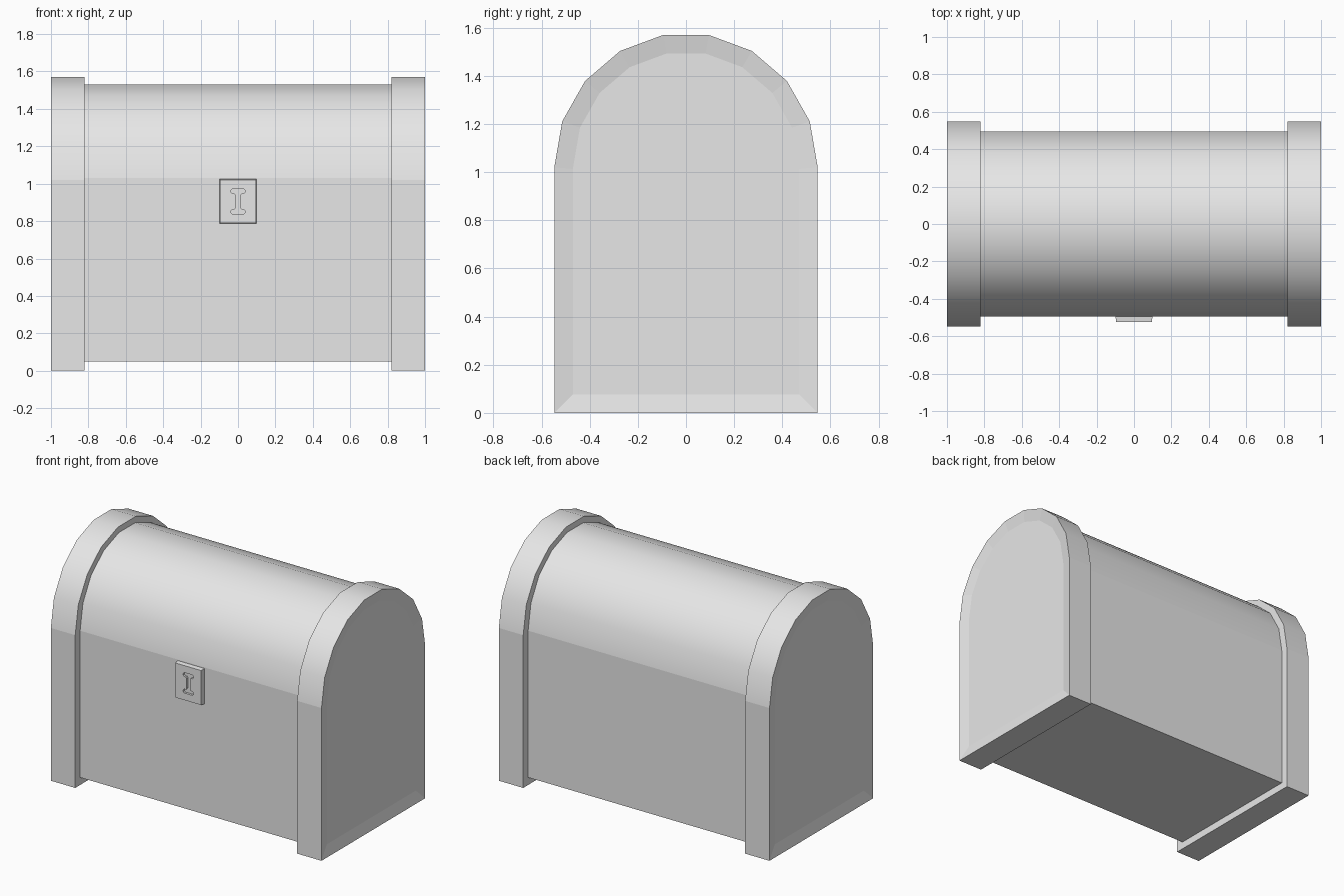
import bpy, bmesh
from math import sin, cos, pi
from mathutils import Matrix, Vector

cube = bpy.data.objects.get("Cube")
if cube:
    bpy.data.objects.remove(cube, do_unlink=True)

COLOUR = (0.8, 0.8, 0.8, 1)
grey = bpy.data.materials.new("light grey")
grey.use_nodes = True
grey.diffuse_color = COLOUR
grey.node_tree.nodes["Principled BSDF"].inputs["Base Color"].default_value = COLOUR


def arch(half, bottom, spring, rise, segments=9):
    """Outline in (y, z): straight sides topped by a faceted half round."""
    curve = [(half * cos(pi * i / segments), spring + rise * sin(pi * i / segments))
             for i in range(segments + 1)]
    return [(half, bottom)] + curve + [(-half, bottom)]


def prism(bm, start, offset):
    """Extrude a closed outline of 3D points by offset; return the end face."""
    base = bm.faces.new([bm.verts.new(p) for p in start])
    out = bmesh.ops.extrude_face_region(bm, geom=[base], use_keep_orig=True)
    end = next(g for g in out["geom"] if isinstance(g, bmesh.types.BMFace))
    bmesh.ops.translate(bm, vec=offset, verts=list(end.verts))
    bmesh.ops.recalc_face_normals(bm, faces=bm.faces[:])
    return end


def finish(bm, name):
    mesh = bpy.data.meshes.new(name)
    bm.to_mesh(mesh)
    bm.free()
    mesh.materials.append(grey)
    obj = bpy.data.objects.new(name, mesh)
    bpy.context.collection.objects.link(obj)
    return obj


def smooth_lid(bm):
    """Shade only the curved top smooth; sides and ends stay flat."""
    bm.normal_update()
    for f in bm.faces:
        f.smooth = f.normal.z > 0.05 and abs(f.normal.x) < 0.1 and f.calc_center_median().z > 1


# Chest body with the rounded lid
bm = bmesh.new()
prism(bm, [(-0.83, y, z) for y, z in arch(0.495, 0.05, 1.03, 0.507)], Vector((1.66, 0, 0)))
smooth_lid(bm)
finish(bm, "chest_body")

# End frames with a shallow recessed panel
for name, side in (("left_end_frame", 1), ("right_end_frame", -1)):
    bm = bmesh.new()
    end = prism(bm, [(0.82 * side, y, z) for y, z in arch(0.547, 0, 1.02, 0.558)],
                Vector((0.18 * side, 0, 0)))
    smooth_lid(bm)
    end.smooth = False
    bmesh.ops.inset_individual(bm, faces=[end], thickness=0.077, depth=-0.015,
                               use_even_offset=True)
    for f in bm.faces:
        if abs(f.normal.x) > 0.5:
            f.smooth = False
    smooth_lid(bm)
    for f in bm.faces:
        if all(abs(v.co.x) > 0.98 for v in f.verts):
            f.smooth = False
    finish(bm, name)

# Lock plate, tapered toward its front
bm = bmesh.new()
bmesh.ops.create_cube(bm, size=1, matrix=Matrix.LocRotScale(
    Vector((0, -0.505, 0.905)), None, Vector((0.2, 0.04, 0.24))))
for v in bm.verts:
    if v.co.y < -0.51:
        v.co.x *= 0.95
        v.co.z = 0.905 + (v.co.z - 0.905) * 0.96
plate = finish(bm, "lock_plate")

# Keyhole: a slot with a wide chamfered bar at each end
quarter = [(0.013, 0.035), (0.018, 0.042), (0.03, 0.042), (0.037, 0.049),
           (0.037, 0.061), (0.03, 0.068)]
right = [(x, -z) for x, z in reversed(quarter)] + quarter
outline = right + [(-x, z) for x, z in reversed(right)]
bm = bmesh.new()
prism(bm, [(x, -0.56, 0.905 + z) for x, z in outline], Vector((0, 0.05, 0)))
cutter = finish(bm, "keyhole_cutter")
cutter.hide_render = True
cutter.hide_viewport = True
cut = plate.modifiers.new("keyhole", "BOOLEAN")
cut.operation = "DIFFERENCE"
cut.solver = "EXACT"
cut.object = cutter
